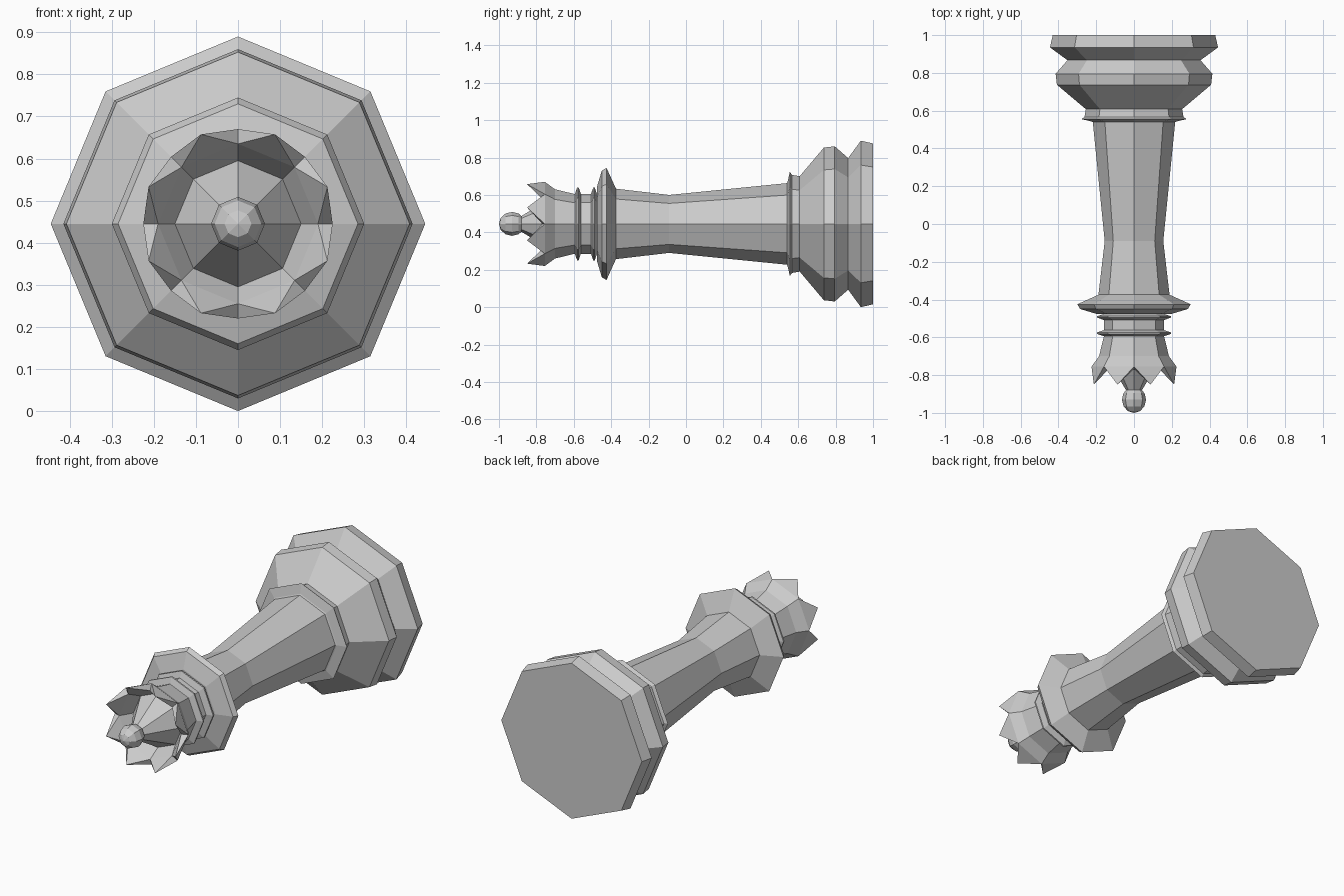
import bpy, bmesh
from math import sin, cos, pi

if "Cube" in bpy.data.objects:
    bpy.data.objects.remove(bpy.data.objects["Cube"])

AXIS_Z = 0.445   # height of the long axis of the lying piece
N = 8            # octagonal cross-section


def ring(bm, y, r, phase=0.0):
    return [bm.verts.new((r * cos(2 * pi * (k + phase) / N), y,
                          AXIS_Z + r * sin(2 * pi * (k + phase) / N)))
            for k in range(N)]


def bridge(bm, a, b):
    for k in range(N):
        j = (k + 1) % N
        bm.faces.new((a[k], a[j], b[j], b[k]))


def finish(bm, name):
    bmesh.ops.recalc_face_normals(bm, faces=bm.faces)
    mesh = bpy.data.meshes.new(name)
    bm.to_mesh(mesh)
    bm.free()
    obj = bpy.data.objects.new(name, mesh)
    bpy.context.collection.objects.link(obj)
    return obj


def lathe(name, profile):
    """Closed octagonal solid from (y, radius) pairs."""
    bm = bmesh.new()
    rings = [ring(bm, y, r) for y, r in profile]
    for a, b in zip(rings, rings[1:]):
        bridge(bm, a, b)
    bm.faces.new(rings[0])
    bm.faces.new(rings[-1])
    return finish(bm, name)


# Stepped base and the thin disc above it
lathe("base", [(1.0, .43), (.935, .445), (.867, .352), (.795, .415),
               (.737, .408), (.608, .255), (.567, .262), (.555, .278),
               (.543, .225), (.53, .20)])

# Waisted shaft
lathe("shaft", [(.56, .22), (-.09, .155), (-.39, .19)])

# Wide collar, neck and two thin rings
lathe("collar", [(-.373, .185), (-.425, .30), (-.45, .285), (-.477, .195)])
lathe("neck", [(-.46, .16), (-.61, .16)])
for name, y in (("upper_ring", -.578), ("lower_ring", -.492)):
    lathe(name, [(y + .016, .16), (y + .004, .195), (y - .004, .195), (y - .016, .16)])

# Crown: flared cup with eight points and a cone inside
bm = bmesh.new()
base = ring(bm, -.597, .16)
belly = ring(bm, -.70, .185)
valley = ring(bm, -.755, .225)
tips = ring(bm, -.85, .23, 0.5)
inner = ring(bm, -.768, .19)
floor = ring(bm, -.70, .15)
cone_top = ring(bm, -.88, .042)
bm.faces.new(base)
bridge(bm, base, belly)
bridge(bm, belly, valley)
for k in range(N):
    j = (k + 1) % N
    bm.faces.new((valley[k], valley[j], tips[k]))
    bm.faces.new((tips[k], valley[j], inner[j]))
    bm.faces.new((valley[j], tips[j], inner[j]))
    bm.faces.new((tips[k], inner[j], inner[k]))
bridge(bm, inner, floor)
bridge(bm, floor, cone_top)
bm.faces.new(cone_top)
finish(bm, "crown")

# Ball finial
lathe("ball_finial", [(-.93 - .07 * cos(a), max(.001, .064 * sin(a)))
                      for a in (pi * i / 6 for i in range(7))])
